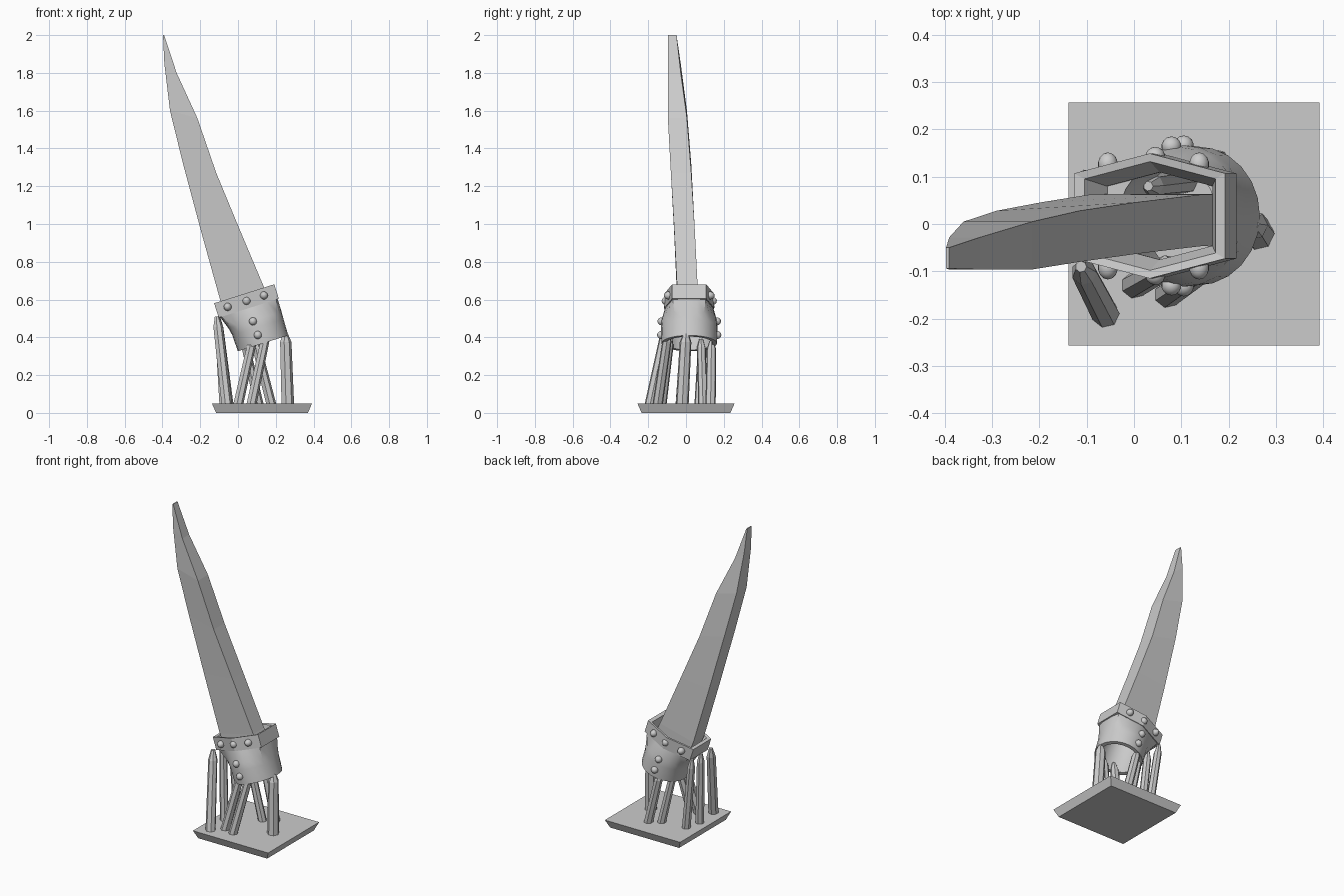
import bpy, bmesh
from math import sin, cos, pi, radians
from mathutils import Vector, Matrix

cube = bpy.data.objects.get("Cube")
if cube:
    bpy.data.objects.remove(cube, do_unlink=True)

GREY = (0.6, 0.6, 0.6, 1)
mat = bpy.data.materials.new("plain grey")
mat.use_nodes = True
mat.diffuse_color = GREY
mat.node_tree.nodes["Principled BSDF"].inputs["Base Color"].default_value = GREY

# Tilted frame shared by the collar, sleeve and rivets
TILT = Matrix.Translation((0.045, 0.017, 0.5925)) @ Matrix.Rotation(radians(-17.5), 4, 'Y')


def finish(name, bm, smooth=False):
    bmesh.ops.recalc_face_normals(bm, faces=bm.faces)
    mesh = bpy.data.meshes.new(name)
    bm.to_mesh(mesh)
    bm.free()
    mesh.materials.append(mat)
    obj = bpy.data.objects.new(name, mesh)
    bpy.context.collection.objects.link(obj)
    if smooth:
        bpy.ops.object.select_all(action='DESELECT')
        obj.select_set(True)
        bpy.context.view_layer.objects.active = obj
        bpy.ops.object.shade_smooth_by_angle(angle=radians(30))
    return obj


def loft(name, rings, caps=True, loop=False, smooth=False):
    """Skin a list of rings that have equal point counts."""
    bm = bmesh.new()
    vs = [[bm.verts.new(p) for p in ring] for ring in rings]
    pairs = list(zip(vs, vs[1:]))
    if loop:
        pairs.append((vs[-1], vs[0]))
    for a, b in pairs:
        for i in range(len(a)):
            j = (i + 1) % len(a)
            bm.faces.new((a[i], a[j], b[j], b[i]))
    if caps and not loop:
        bm.faces.new(vs[0])
        bm.faces.new(vs[-1])
    return finish(name, bm, smooth)


# Base plate, wider at the top
def rect(z, inset):
    hx, hy = 0.265 - inset, 0.257 - inset
    return [(0.127 + sx * hx, sy * hy, z) for sx, sy in ((-1, -1), (1, -1), (1, 1), (-1, 1))]


loft("base_plate", [rect(0, 0.022), rect(0.05, 0)])

# Curved horn: left edge x, z; right edge x, z; front y; back y
SECTIONS = [
    (-0.06, 0.52, 0.17, 0.60, -0.045, 0.063),
    (-0.095, 0.60, 0.14, 0.66, -0.047, 0.062),
    (-0.195, 0.96, 0.005, 0.98, -0.063, 0.046),
    (-0.29, 1.315, -0.115, 1.27, -0.08, 0.028),
    (-0.36, 1.60, -0.215, 1.56, -0.096, 0.005),
    (-0.39, 1.85, -0.325, 1.80, -0.096, -0.028),
    (-0.397, 2.0, -0.391, 2.0, -0.094, -0.05),
]
loft("horn", [[(xl, y0, zl), (xr, y0, zr), (xr, y1, zr), (xl, y1, zl)]
              for xl, zl, xr, zr, y0, y1 in SECTIONS])

# Six-sided collar with a sloping inner lip
HALF, SIDE, APEX = 0.167, 0.09, 0.132
HEX = [(HALF, -SIDE), (HALF, SIDE), (0, APEX), (-HALF, SIDE), (-HALF, -SIDE), (0, -APEX)]


def hexagon(n, s):
    return [TILT @ Vector((u * s, v * s, n)) for u, v in HEX]


loft("collar", [hexagon(-0.04, 0.97), hexagon(-0.04, 1), hexagon(0.04, 1), hexagon(0.037, 0.87),
                hexagon(-0.03, 0.7), hexagon(-0.04, 0.7)], loop=True)

# Hollow sleeve, blending from the collar outline to a round mouth
SEG = 24


def sleeve_ring(n, radius, blend):
    pts = []
    for i in range(SEG):
        a = 2 * pi * i / SEG
        c, s = cos(a), sin(a)
        r_hex = 0.96 / max(abs(c) / HALF, abs(s) / APEX + abs(c) / HALF * (1 - SIDE / APEX))
        u = blend * (0.016 + radius * c) + (1 - blend) * r_hex * c
        v = blend * radius * 1.05 * s + (1 - blend) * r_hex * s
        pts.append(TILT @ Vector((u, v, n)))
    return pts


loft("sleeve", [sleeve_ring(-0.035, 0.14, 0), sleeve_ring(-0.11, 0.144, 0.8),
                sleeve_ring(-0.15, 0.142, 1), sleeve_ring(-0.24, 0.14, 1),
                sleeve_ring(-0.24, 0.118, 1), sleeve_ring(-0.12, 0.118, 1),
                sleeve_ring(-0.038, 0.108, 1)], loop=True, smooth=True)

# Round rivets mirrored on the front and back
RIVETS = [(-0.105, 0.109, 0), (0, 0.125, 0), (0.097, 0.109, 0), (0.0, 0.147, -0.113), (0.003, 0.149, -0.19)]
for side, label in ((-1, "front"), (1, "back")):
    for k, (u, v, n) in enumerate(RIVETS):
        bm = bmesh.new()
        bmesh.ops.create_uvsphere(bm, u_segments=14, v_segments=10, radius=0.021)
        bmesh.ops.scale(bm, vec=(1, 1.2 if k in (0, 2) else 1, 1), verts=bm.verts)
        bmesh.ops.transform(bm, matrix=TILT @ Matrix.Translation((u, side * v, n)), verts=bm.verts)
        finish(f"{label}_rivet_{k + 1}", bm, smooth=True)

# Leaning support posts: foot x, y; head x, y, z; radius
POSTS = [
    ("left_front", -0.06, -0.19, -0.112, -0.09, 0.51, 0.03),
    ("left_middle", -0.075, -0.03, -0.105, 0.0, 0.51, 0.026),
    ("left_back", -0.05, 0.07, -0.108, 0.095, 0.51, 0.026),
    ("front_inner", 0.0, -0.13, 0.08, -0.085, 0.40, 0.028),
    ("front_outer", 0.07, -0.15, 0.15, -0.095, 0.42, 0.028),
    ("back_inner", 0.11, 0.09, 0.03, 0.08, 0.39, 0.026),
    ("back_outer", 0.175, 0.13, 0.09, 0.135, 0.38, 0.028),
    ("right", 0.262, -0.02, 0.25, 0.0, 0.42, 0.035),
]
SIDES = 7
for name, fx, fy, hx, hy, hz, r in POSTS:
    foot, head = Vector((fx, fy, 0.045)), Vector((hx, hy, hz))
    rings = []
    for t, s in ((0, 1), (0.88, 0.9), (1, 0.4)):
        p = foot.lerp(head, t)
        rings.append([p + Vector((cos(2 * pi * i / SIDES), sin(2 * pi * i / SIDES), 0)) * r * s
                      for i in range(SIDES)])
    loft(name + "_post", rings)
